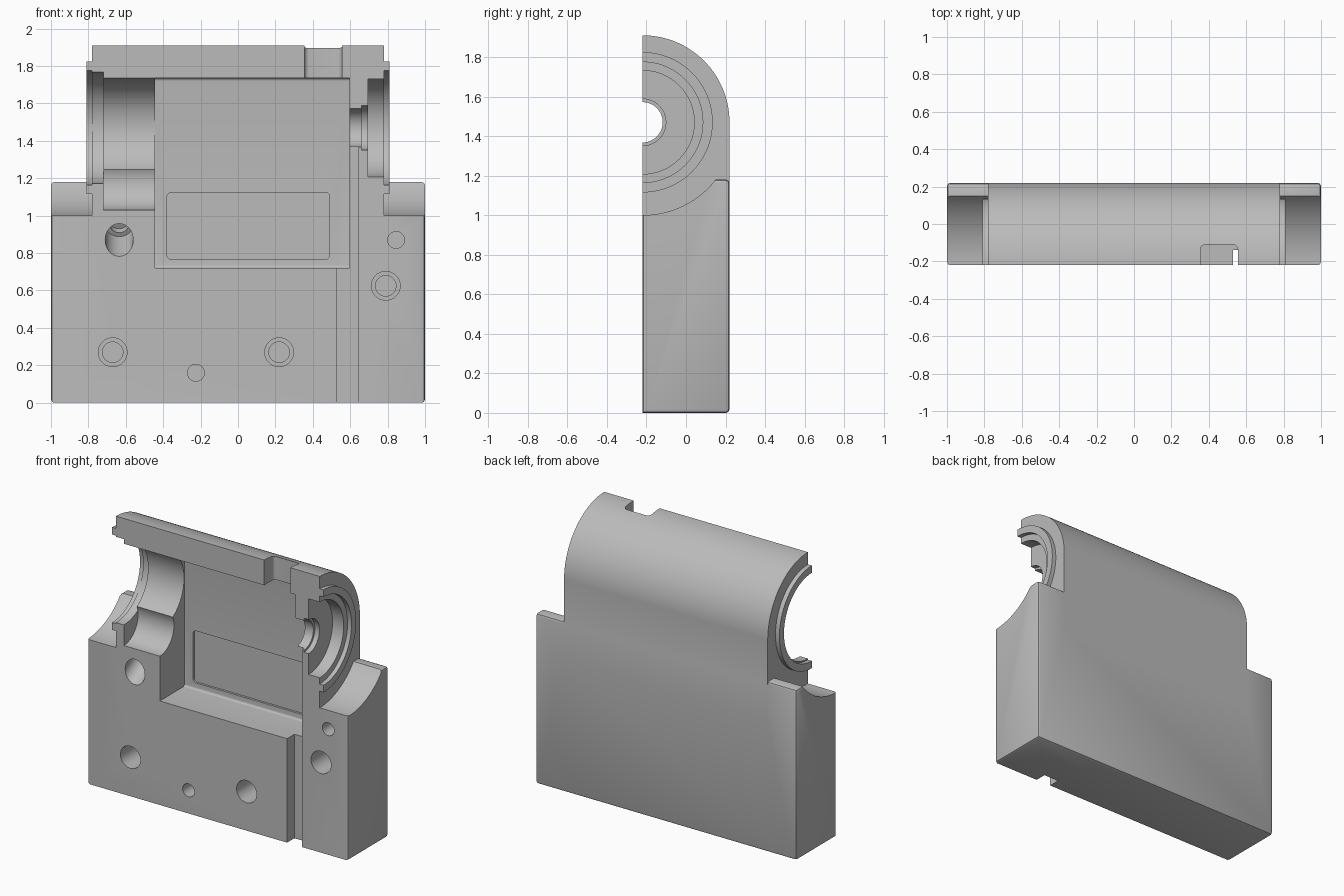
import bpy, bmesh
from math import sin, cos, pi, radians
from mathutils import Matrix, Vector

default = bpy.data.objects.get("Cube")
if default:
    bpy.data.objects.remove(default, do_unlink=True)

grey = bpy.data.materials.new("machined grey")
grey.use_nodes = True
colour = (0.5, 0.5, 0.5, 1)
grey.diffuse_color = colour
grey.node_tree.nodes["Principled BSDF"].inputs["Base Color"].default_value = colour

FRONT, BACK = -0.22, 0.22      # split face and rear face
AXIS = 1.47                    # height of the bore axis
OUT = FRONT - 0.1              # cutters start outside the split face


def finish(name, bm):
    bmesh.ops.recalc_face_normals(bm, faces=bm.faces)
    mesh = bpy.data.meshes.new(name)
    bm.to_mesh(mesh)
    bm.free()
    mesh.materials.append(grey)
    obj = bpy.data.objects.new(name, mesh)
    bpy.context.collection.objects.link(obj)
    return obj


def arc(u, v, r, start, end, n):
    step = radians(end - start) / n
    return [(u + r * cos(radians(start) + i * step),
             v + r * sin(radians(start) + i * step)) for i in range(n + 1)]


def rounded(u0, u1, v0, v1, r, n=5):
    return (arc(u1 - r, v0 + r, r, -90, 0, n) + arc(u1 - r, v1 - r, r, 0, 90, n)
            + arc(u0 + r, v1 - r, r, 90, 180, n) + arc(u0 + r, v0 + r, r, 180, 270, n))


def prism(name, pts, axis, a, b):
    """Extrude a flat outline along x, y or z from a to b."""
    place = {"x": lambda u, v, w: (w, u, v),
             "y": lambda u, v, w: (u, w, v),
             "z": lambda u, v, w: (u, v, w)}[axis]
    bm = bmesh.new()
    low = [bm.verts.new(place(u, v, a)) for u, v in pts]
    high = [bm.verts.new(place(u, v, b)) for u, v in pts]
    bm.faces.new(low)
    bm.faces.new(high)
    for i in range(len(pts)):
        j = (i + 1) % len(pts)
        bm.faces.new((low[i], low[j], high[j], high[i]))
    return finish(name, bm)


def disc(u, v, r, n=64):
    return arc(u, v, r, 0, 360, n)[:-1]


def combine(obj, tool, operation="DIFFERENCE"):
    tool.hide_render = True
    mod = obj.modifiers.new("combine", "BOOLEAN")
    mod.operation, mod.solver, mod.object = operation, "EXACT", tool
    bpy.context.view_layer.objects.active = obj
    bpy.ops.object.modifier_apply(modifier=mod.name)
    bpy.data.objects.remove(tool, do_unlink=True)


def bore(r, x0, x1):
    combine(housing, prism("bore_cutter", disc(FRONT, AXIS, r, 96), "x", x0, x1))


def hole(x, z, r, depth):
    combine(housing, prism("hole_cutter", disc(x, z, r, 40), "y", OUT, FRONT + depth))


# Base block with softened end and rear edges
bm = bmesh.new()
bmesh.ops.create_cube(bm, size=1, matrix=Matrix.Translation((0, 0, 0.59))
                      @ Matrix.Diagonal((2, BACK - FRONT, 1.18, 1)))
soft = []
for e in bm.edges:
    p, q = e.verts[0].co, e.verts[1].co
    mid = (p + q) / 2
    along_x = abs(p.x - q.x) > 0.1
    if not along_x or mid.y > 0:
        soft.append(e)
bmesh.ops.bevel(bm, geom=soft, offset=0.018, segments=2, affect="EDGES", profile=0.5)
housing = finish("housing_half", bm)

# Curved shoulders, barrel and end rims
for side in (-1, 1):
    combine(housing, prism("shoulder_cutter", disc(FRONT, AXIS, 0.47, 96), "x",
                           *sorted((side * 0.78, side * 1.1))))
barrel = arc(FRONT, AXIS, 0.44, 0, 90, 40) + [(FRONT, 0.9), (BACK, 0.9)]
combine(housing, prism("barrel", barrel, "x", -0.78, 0.78), "UNION")
for side in (-1, 1):
    rim = arc(FRONT, AXIS, 0.355, -90, 90, 64)
    combine(housing, prism("end_rim", rim, "x",
                           *sorted((side * 0.7, side * 0.81))), "UNION")

# Main chamber with filleted rear corners
chamber = rounded(OUT, 0.05, 0.72, 1.735, 0.015)
combine(housing, prism("chamber_cutter", chamber, "x", -0.445, 0.595))
panel = rounded(-0.38, 0.49, 0.765, 1.125, 0.025)
combine(housing, prism("panel_cutter", panel, "y", 0, 0.065))

# Stepped bores at both ends
bore(0.305, -0.9, -0.78)
bore(0.297, -0.79, -0.72)
bore(0.265, -0.73, -0.42)
bore(0.305, 0.78, 0.9)
bore(0.262, 0.695, 0.79)
bore(0.118, 0.66, 0.71)
bore(0.102, 0.56, 0.67)

# Trough below the wide bore
combine(housing, prism("trough_cutter", disc(FRONT, 1.185, 0.155), "x", -0.72, -0.42))

# Vertical channel and top notch
channel = [(0.53, -0.1), (0.645, -0.1), (0.645, 1.37), (0.53, 1.37)]
combine(housing, prism("channel_cutter", channel, "y", OUT, FRONT + 0.08))
notch = rounded(0.355, 0.555, OUT, -0.11, 0.025)
combine(housing, prism("notch_cutter", notch, "z", 1.7, 2.1))

# Counterbored screw holes and dowel holes
for x, z in ((-0.67, 0.27), (0.22, 0.27), (0.79, 0.625)):
    hole(x, z, 0.077, 0.2)
    hole(x, z, 0.055, 0.3)
for x, z in ((-0.225, 0.16), (0.845, 0.87)):
    hole(x, z, 0.045, 0.16)

# Slanted port, rising inwards, with a narrower end
for r, length in ((0.075, 0.32), (0.05, 0.4)):
    bm = bmesh.new()
    bmesh.ops.create_cone(bm, cap_ends=True, segments=40, radius1=r, radius2=r, depth=length,
                          matrix=Matrix.Translation((-0.635, FRONT, 0.87))
                          @ Matrix.Rotation(radians(-59), 4, "X"))
    combine(housing, finish("port_cutter", bm))

# Smooth curved walls, crisp machined edges
bpy.ops.object.select_all(action="DESELECT")
housing.select_set(True)
bpy.context.view_layer.objects.active = housing
bpy.ops.object.shade_smooth_by_angle(angle=radians(25))
